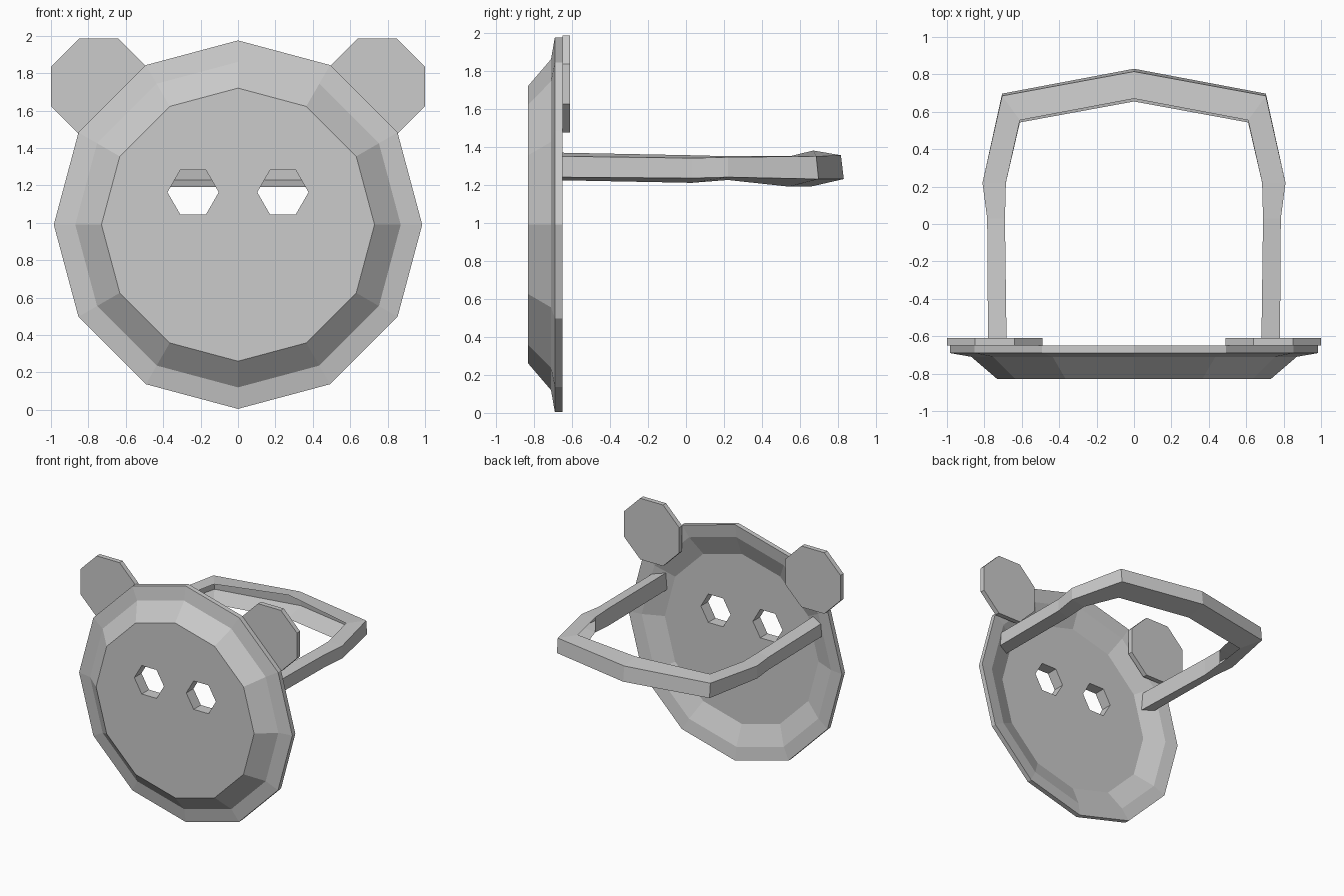
import bpy, bmesh
from math import sin, cos, pi
from mathutils import Vector

cube = bpy.data.objects.get("Cube")
if cube:
    bpy.data.objects.remove(cube, do_unlink=True)

mat = bpy.data.materials.new("plain grey")
mat.use_nodes = True
grey = (0.6, 0.6, 0.6, 1)
mat.diffuse_color = grey
mat.node_tree.nodes["Principled BSDF"].inputs["Base Color"].default_value = grey


def add_loft(name, loops, open_faces=()):
    """Skin a series of equal-length point loops, cap both ends, then leave listed faces open."""
    bm = bmesh.new()
    rings = [[bm.verts.new(p) for p in loop] for loop in loops]
    n = len(rings[0])
    gaps = []
    for k, (a, b) in enumerate(zip(rings, rings[1:])):
        for i in range(n):
            j = (i + 1) % n
            face = bm.faces.new((a[i], a[j], b[j], b[i]))
            if (k, i) in open_faces:
                gaps.append(face)
    bm.faces.new(rings[0])
    bm.faces.new(rings[-1])
    bmesh.ops.recalc_face_normals(bm, faces=bm.faces)
    bmesh.ops.delete(bm, geom=gaps, context="FACES_ONLY")
    mesh = bpy.data.meshes.new(name)
    bm.to_mesh(mesh)
    bm.free()
    mesh.materials.append(mat)
    obj = bpy.data.objects.new(name, mesh)
    bpy.context.collection.objects.link(obj)
    return obj


def ring(x, y, z, radius, sides, turn=0.0):
    """Regular polygon facing the front."""
    angles = [2 * pi * i / sides + turn for i in range(sides)]
    return [Vector((x + radius * cos(a), y, z + radius * sin(a))) for a in angles]


# Mask shell: twelve-sided dish, lathed from the front disc round to the hollow back
profile = [(0.73, -0.83), (0.87, -0.71), (0.985, -0.69),
           (0.985, -0.65), (0.875, -0.665), (0.71, -0.735)]
mask = add_loft("mask_face", [ring(0, y, 0.99, r, 12) for r, y in profile])

for side, label in ((1, "left"), (-1, "right")):
    # Hexagonal eye hole cut through the front disc
    cutter = add_loft("eye_cutter", [ring(side * 0.24, y, 1.163, 0.137, 6) for y in (-1, -0.6)])
    cutter.hide_render = True
    cut = mask.modifiers.new("eye_hole", "BOOLEAN")
    cut.operation = "DIFFERENCE"
    cut.solver = "EXACT"
    cut.object = cutter
    bpy.context.view_layer.objects.active = mask
    bpy.ops.object.modifier_apply(modifier=cut.name)
    bpy.data.objects.remove(cutter, do_unlink=True)

    # Octagonal ear plate
    add_loft(label + "_ear", [ring(side * 0.745, y, 1.729, 0.276, 8, pi / 8)
                              for y in (-0.65, -0.61)])

# Head strap: outer (x, y, low, high), inner (x, y, low, high) and flare of the lower edge
stations = [
    ((0.78, -0.69, 1.24, 1.35), (0.68, -0.73, 1.225, 1.37), 0.0),
    ((0.785, 0.03, 1.235, 1.34), (0.69, 0.03, 1.21, 1.355), 0.0),
    ((0.81, 0.22, 1.24, 1.345), (0.685, 0.22, 1.225, 1.35), 0.0),
    ((0.705, 0.685, 1.23, 1.35), (0.61, 0.555, 1.19, 1.352), 0.012),
    ((0.0, 0.815, 1.23, 1.355), (0.0, 0.67, 1.19, 1.38), 0.015),
]


def section(outer, inner, flare, side):
    (ox, oy, ol, oh), (ix, iy, il, ih) = outer, inner
    return [(side * ox, oy + flare, ol), (side * ox, oy, oh),
            (side * ix, iy, ih), (side * ix, iy - flare, il)]


half = [section(*s, 1) for s in stations]
other_half = [section(*s, -1) for s in reversed(stations[:-1])]
# The inner wall is open around the back of the strap
add_loft("head_strap", half + other_half, [(k, 2) for k in range(2, 6)])
